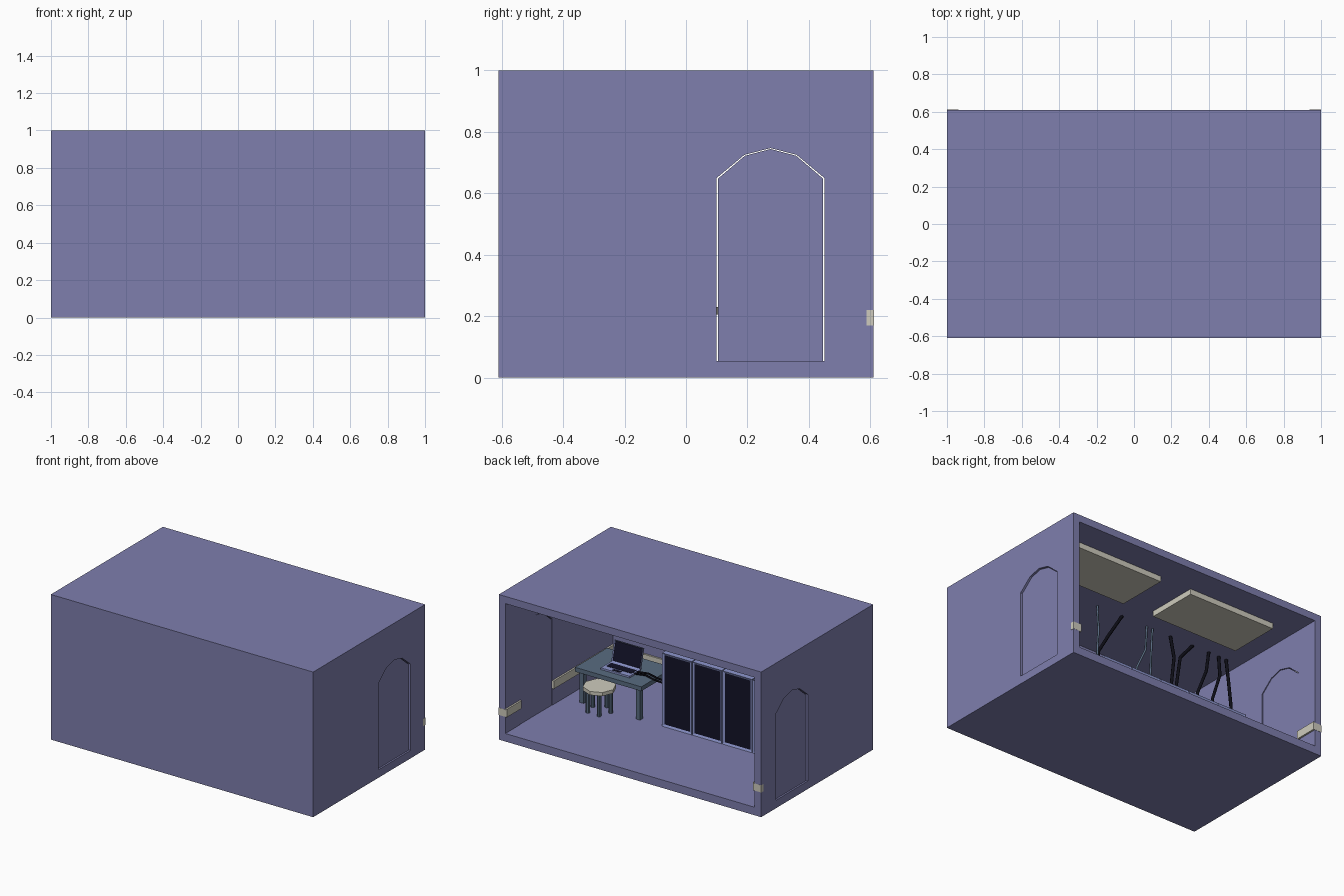
import bpy, bmesh, math
from mathutils import Vector

if "Cube" in bpy.data.objects:
    bpy.data.objects.remove(bpy.data.objects["Cube"])


def mat(name, c):
    m = bpy.data.materials.new(name)
    m.diffuse_color = (*c, 1)
    m.use_nodes = True
    m.node_tree.nodes["Principled BSDF"].inputs["Base Color"].default_value = m.diffuse_color
    return m


WALL = mat("lavender wall", (0.21, 0.21, 0.42))
RACK = mat("light periwinkle", (0.27, 0.31, 0.62))
DESK = mat("slate", (0.10, 0.15, 0.22))
BEIGE = mat("warm beige", (0.62, 0.60, 0.51))
DARK = mat("dark navy", (0.006, 0.006, 0.02))
BLACK = mat("cable black", (0.004, 0.004, 0.008))


def finish(name, bm, *mats):
    bmesh.ops.recalc_face_normals(bm, faces=bm.faces[:])
    me = bpy.data.meshes.new(name)
    bm.to_mesh(me)
    bm.free()
    ob = bpy.data.objects.new(name, me)
    bpy.context.collection.objects.link(ob)
    for m in mats:
        me.materials.append(m)
    return ob


def box(name, lo, hi, m, inset=0, m2=None):
    """Box from corner to corner; optional inset panel on its +y face."""
    bm = bmesh.new()
    bmesh.ops.create_cube(bm, size=1)
    for v in bm.verts:
        v.co = Vector([lo[i] + (hi[i] - lo[i]) * (v.co[i] + 0.5) for i in range(3)])
    if inset:
        bm.normal_update()
        f = max(bm.faces, key=lambda f: f.normal.y)
        bmesh.ops.inset_region(bm, faces=[f], thickness=inset, depth=-0.006)
        f.material_index = 1
    return finish(name, bm, *([m, m2] if m2 else [m]))


def slab_x(name, profile, x0, x1, m):
    """Extrude a (y, z) outline along x."""
    bm = bmesh.new()
    f = bm.faces.new([bm.verts.new((x0, y, z)) for y, z in profile])
    g = bmesh.ops.extrude_face_region(bm, geom=[f])["geom"]
    bmesh.ops.translate(bm, vec=(x1 - x0, 0, 0),
                        verts=[v for v in g if isinstance(v, bmesh.types.BMVert)])
    return finish(name, bm, m)


def cylinder(name, x, y, z0, z1, r, n, m):
    bm = bmesh.new()
    bmesh.ops.create_cone(bm, cap_ends=True, segments=n, radius1=r, radius2=r, depth=z1 - z0)
    bmesh.ops.translate(bm, verts=bm.verts, vec=(x, y, (z0 + z1) / 2))
    return finish(name, bm, m)


def cable(name, pts, r, m):
    cu = bpy.data.curves.new(name, 'CURVE')
    cu.dimensions = '3D'
    cu.bevel_depth = r
    cu.bevel_resolution = 1
    cu.use_fill_caps = True
    s = cu.splines.new('POLY')
    s.points.add(len(pts) - 1)
    for p, co in zip(s.points, pts):
        p.co = (*co, 1)
    cu.materials.append(m)
    ob = bpy.data.objects.new(name, cu)
    bpy.context.collection.objects.link(ob)


# Room shell, open at the back
T, Y = 0.05, 0.61
F, C = 0.055, 0.95
box("floor", (-1, -Y, 0), (1, Y, F), WALL)
box("ceiling", (-1, -Y, C), (1, Y, 1), WALL)
box("front_wall", (-1 + T, -Y, F), (1 - T, -Y + T, C), WALL)

# Side walls with arched doorways, each filled by a door
arch = [(0.10, F), (0.10, 0.65), (0.19, 0.725), (0.275, 0.747), (0.36, 0.725), (0.45, 0.65), (0.45, F)]
door = [(0.275 + (y - 0.275) * 0.98, z if z == F else z - 0.003) for y, z in arch]
wall = [(-Y, F)] + arch + [(Y, F), (Y, C), (-Y, C)]
for s, side in ((1, "right"), (-1, "left")):
    slab_x(side + "_wall", wall, s * (1 - T), s, WALL)
    slab_x(side + "_door", door, s * (1 - T + 0.003), s * 0.988, WALL)
    # Trim band on the side walls, interrupted by the door
    xs = sorted((s * 0.938, s * (1 - T)))
    box(side + "_trim_long", (xs[0], -Y + T, 0.17), (xs[1], 0.10, 0.225), BEIGE)
    box(side + "_trim_short", (xs[0], 0.45, 0.17), (xs[1], Y, 0.225), BEIGE)
    xs = sorted((s * 0.938, s * 1.001))
    box(side + "_trim_end", (xs[0], 0.587, 0.17), (xs[1], Y + 0.001, 0.22), BEIGE)
box("front_trim", (-1 + T, -Y + T, 0.17), (1 - T, -Y + T + 0.012, 0.225), BEIGE)

# Ceiling light panels
for i, x in enumerate((0.465, -0.44)):
    box(f"ceiling_light_{i}", (x - 0.332, 0.056, 0.912), (x + 0.332, 0.416, C), BEIGE)

# Row of cabinets with dark doors
W = 0.23
for i in range(5):
    x1 = 0.21 - i * W
    box(f"cabinet_{i}", (x1 - W + 0.006, -0.25, F), (x1, -0.04, 0.56), RACK, 0.02, DARK)

# Desk
box("desk_top", (0.355, -0.37, 0.265), (0.86, -0.02, 0.295), DESK)
for x in (0.39, 0.82):
    for y in (-0.335, -0.05):
        box("desk_leg", (x - 0.016, y - 0.016, F), (x + 0.016, y + 0.016, 0.265), DESK)

# Stool
sx, sy = 0.66, 0.0
cylinder("stool_seat", sx, sy, 0.205, 0.23, 0.105, 8, BEIGE)
for k in range(5):
    a = math.tau * k / 5 + 0.9
    cylinder("stool_leg", sx + 0.075 * math.cos(a), sy + 0.075 * math.sin(a), F, 0.205, 0.014, 8, DESK)

# Laptop
box("laptop_base", (0.49, -0.205, 0.295), (0.71, -0.085, 0.307), RACK)
box("laptop_keys", (0.505, -0.18, 0.307), (0.695, -0.125, 0.309), DARK)
box("laptop_touchpad", (0.57, -0.115, 0.307), (0.63, -0.095, 0.309), DARK)
lid = box("laptop_screen", (-0.11, -0.012, 0), (0.11, 0, 0.14), RACK, 0.009, DARK)
lid.location = (0.60, -0.2, 0.307)
lid.rotation_euler.x = math.radians(14)

# Cables from laptop to the cabinets
for i, y in enumerate((-0.14, -0.17)):
    cable(f"desk_cable_{i}", [(0.5, y, 0.303), (0.42, y - 0.02, 0.305), (0.34, y, 0.303), (0.2, y, 0.29)], 0.006, BLACK)

# Cables rising from cabinet tops to the ceiling: base x, middle x, top x, middle z
CY = -0.115
for i, (b, m, t, z) in enumerate([(0.19, 0.11, 0.0, 0.77), (-0.40, -0.42, -0.39, 0.81),
                                  (-0.44, -0.47, -0.57, 0.83), (-0.61, -0.68, -0.70, 0.81),
                                  (-0.73, -0.79, -0.78, 0.82), (-0.88, -0.86, -0.84, 0.80)]):
    cable(f"black_cable_{i}", [(b, CY, 0.55), (b, CY, 0.63), (m, CY, z), (t, CY, C)], 0.011, BLACK)
for i, (b, m, t) in enumerate([(0.2, 0.19, 0.2), (-0.12, -0.19, -0.2), (-0.23, -0.235, -0.245)]):
    cable(f"slate_cable_{i}", [(b, CY, 0.55), (b, CY, 0.63), (m, CY, 0.78), (t, CY, C)], 0.007, DESK)
